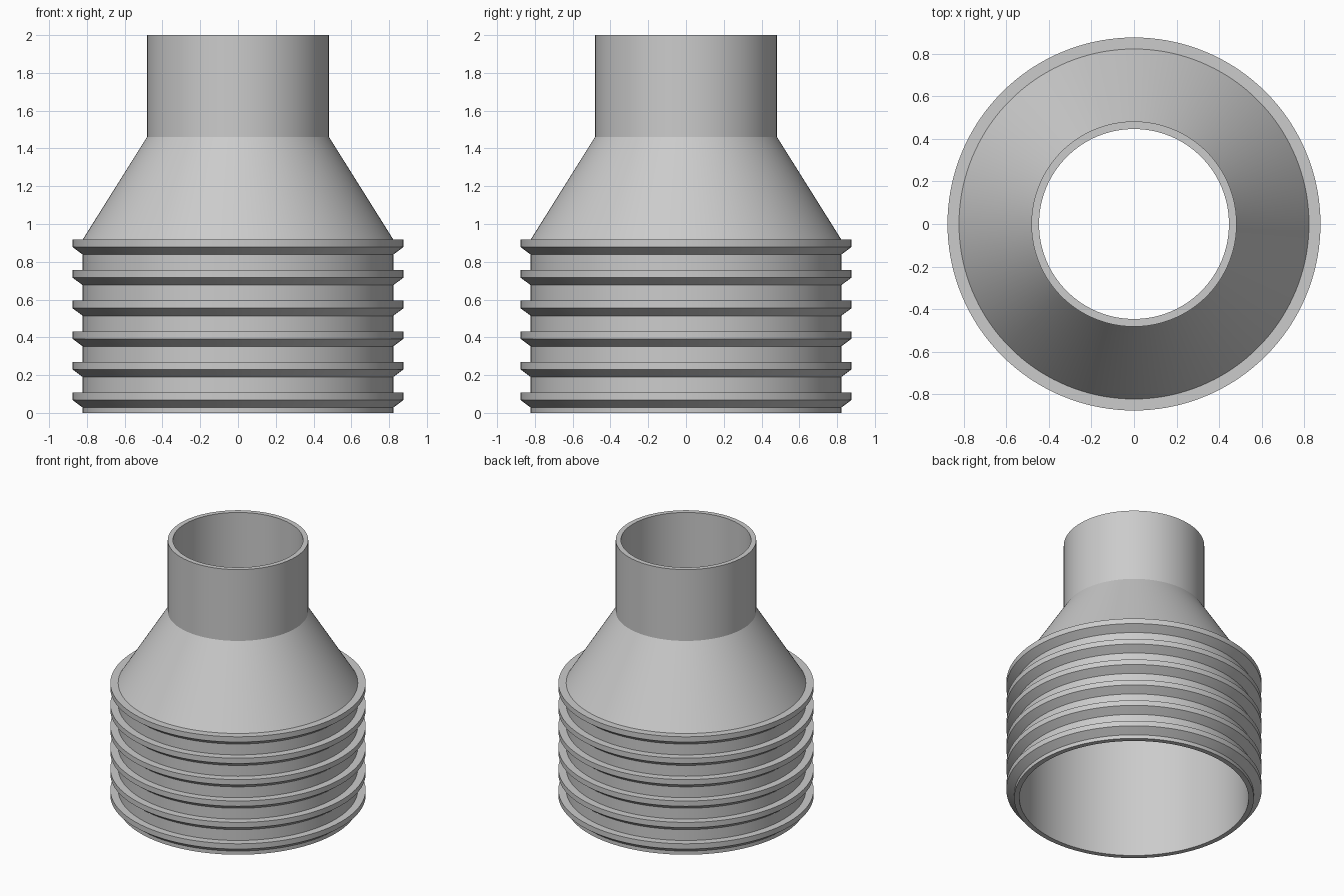
import bpy
import bmesh
import math

cube = bpy.data.objects.get("Cube")
if cube:
    bpy.data.objects.remove(cube, do_unlink=True)

# Material
grey = bpy.data.materials.new("light grey plastic")
grey.use_nodes = True
colour = (0.6, 0.6, 0.6, 1.0)
grey.diffuse_color = colour
grey.node_tree.nodes["Principled BSDF"].inputs["Base Color"].default_value = colour

# Main dimensions
BODY, RIB, NECK, WALL = 0.822, 0.876, 0.482, 0.036
SHOULDER, NECK_BASE, TOP = 0.918, 1.46, 2.0
RIBS, PITCH, RIB_EDGE = 6, 0.162, 0.04
SEGMENTS = 144

# Outer profile: ribbed body with a slanted underside on every rib
profile = [(BODY - WALL, 0), (BODY, 0)]
for i in range(RIBS):
    top = SHOULDER - (RIBS - 1 - i) * PITCH
    profile += [(BODY, top - 2 * RIB_EDGE), (RIB, top - RIB_EDGE),
                (RIB, top), (BODY, top)]

# Cone and neck outside, then back down the inner wall
profile += [(NECK, NECK_BASE), (NECK, TOP),
            (NECK - WALL, TOP), (NECK - WALL, NECK_BASE - 0.01),
            (BODY - WALL, SHOULDER - 0.01)]


def lathe(name, points, material):
    """Revolve a closed profile of (radius, height) around z."""
    bm = bmesh.new()
    verts = [bm.verts.new((r, 0, z)) for r, z in points]
    edges = [bm.edges.new((v, verts[(i + 1) % len(verts)]))
             for i, v in enumerate(verts)]
    bmesh.ops.spin(bm, geom=verts + edges, cent=(0, 0, 0), axis=(0, 0, 1),
                   angle=2 * math.pi, steps=SEGMENTS)
    bmesh.ops.remove_doubles(bm, verts=bm.verts, dist=0.0001)
    bmesh.ops.recalc_face_normals(bm, faces=bm.faces)
    mesh = bpy.data.meshes.new(name)
    bm.to_mesh(mesh)
    bm.free()
    mesh.materials.append(material)
    obj = bpy.data.objects.new(name, mesh)
    bpy.context.collection.objects.link(obj)
    return obj


# Hollow ribbed reducer
reducer = lathe("ribbed_pipe_reducer", profile, grey)
bpy.ops.object.select_all(action="DESELECT")
reducer.select_set(True)
bpy.context.view_layer.objects.active = reducer
bpy.ops.object.shade_smooth_by_angle(angle=math.radians(20))
